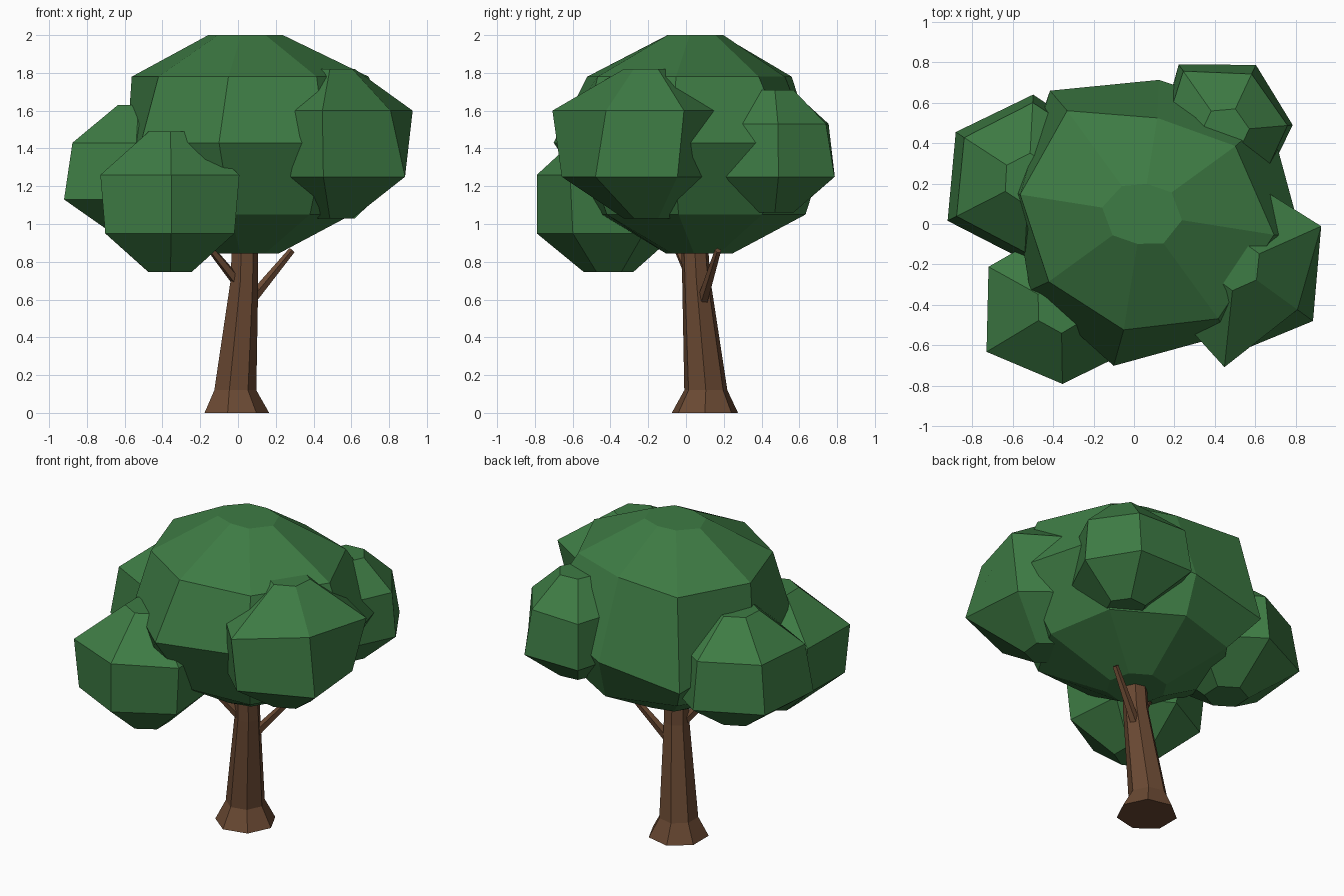
import bpy
import bmesh
from math import cos, sin, radians, tau
from mathutils import Vector

cube = bpy.data.objects.get("Cube")
if cube:
    bpy.data.objects.remove(cube)


def make_material(name, rgb):
    mat = bpy.data.materials.new(name)
    mat.use_nodes = True
    mat.diffuse_color = (*rgb, 1)
    shader = next(n for n in mat.node_tree.nodes if n.type == "BSDF_PRINCIPLED")
    shader.inputs["Base Color"].default_value = (*rgb, 1)
    shader.inputs["Roughness"].default_value = 0.9
    return mat


leaf_green = make_material("leaf_green", (0.048, 0.2, 0.058))
bark_brown = make_material("bark_brown", (0.145, 0.067, 0.033))


def finish(name, bm, mat):
    bmesh.ops.recalc_face_normals(bm, faces=bm.faces)
    mesh = bpy.data.meshes.new(name)
    bm.to_mesh(mesh)
    bm.free()
    mesh.materials.append(mat)
    obj = bpy.data.objects.new(name, mesh)
    bpy.context.collection.objects.link(obj)
    return obj


def per_side(value, sides):
    return value if isinstance(value, list) else [value] * sides


def loft(name, mat, sides, phase, rings):
    """Join stacked rings of (centre, radius) and cap both ends.
    Height and radius may be single numbers or one number per side."""
    bm = bmesh.new()
    loops = []
    for (x, y, z), radius in rings:
        loop = []
        for i, (r, h) in enumerate(zip(per_side(radius, sides), per_side(z, sides))):
            a = radians(phase) + tau * i / sides
            loop.append(bm.verts.new((x + r * cos(a), y + r * sin(a), h)))
        loops.append(loop)
    for low, high in zip(loops, loops[1:]):
        for i in range(sides):
            j = (i + 1) % sides
            bm.faces.new((low[i], low[j], high[j], high[i]))
    bm.faces.new(loops[0])
    bm.faces.new(loops[-1])
    return finish(name, bm, mat)


def leaf_clump(name, x, y, phase, heights, lower, upper, cap=0.13):
    """Six-sided faceted clump with flat top and bottom."""
    radii = [cap, lower, upper, cap]
    loft(name, leaf_green, 6, phase,
         [((x, y, z), r) for z, r in zip(heights, radii)])


def branch(name, start, end, r0, r1):
    start, end = Vector(start), Vector(end)
    axis = end - start
    bm = bmesh.new()
    bmesh.ops.create_cone(bm, cap_ends=True, segments=5,
                          radius1=r0, radius2=r1, depth=axis.length)
    bm.transform(axis.to_track_quat("Z", "Y").to_matrix().to_4x4())
    bmesh.ops.translate(bm, verts=bm.verts, vec=(start + end) / 2)
    finish(name, bm, bark_brown)


# Trunk with flared foot
loft("trunk", bark_brown, 7, 0, [
    ((-0.015, 0.10, 0), 0.18),
    ((-0.02, 0.105, 0.12), 0.117),
    ((0.03, 0.055, 0.7), 0.077),
    ((0.035, 0.04, 1.0), 0.07),
])

# Branches
branch("left_branch", (0.07, 0.09, 0.6), (0.285, 0.17, 0.86), 0.03, 0.018)
branch("right_branch", (0.0, 0.04, 0.69), (-0.17, -0.06, 0.9), 0.03, 0.018)

# Main crown, its widest ring dipping towards the back
loft("main_crown", leaf_green, 8, -9, [
    ((0.04, 0.07, 0.845), 0.18),
    ((0.04, 0.05, 1.05), [0.57, 0.6, 0.59, 0.56, 0.58, 0.58, 0.5, 0.58]),
    ((0.02, 0.06, [1.43, 1.43, 1.3, 1.22, 1.36, 1.43, 1.43, 1.43]),
     [0.82, 0.8, 0.66, 0.74, 0.62, 0.66, 0.77, 0.75]),
    ((0.04, 0.05, 1.78), [0.66, 0.57, 0.48, 0.63, 0.61, 0.57, 0.58, 0.64]),
    ((0.04, 0.05, 2.0), [0.2, 0.18, 0.15, 0.17, 0.2, 0.18, 0.15, 0.18]),
])

# Side clumps
leaf_clump("front_left_clump", 0.5, -0.2, 24, (1.03, 1.25, 1.6, 1.82),
           [0.38, 0.4, 0.4, 0.4, 0.46, 0.475],
           [0.465, 0.43, 0.42, 0.4, 0.51, 0.38])
leaf_clump("front_right_clump", -0.36, -0.41, 31, (0.745, 0.95, 1.26, 1.49),
           [0.36, 0.36, 0.38, 0.4, 0.38, 0.39],
           [0.4, 0.4, 0.41, 0.43, 0.38, 0.42])
leaf_clump("back_left_clump", 0.45, 0.46, 5, (1.06, 1.25, 1.53, 1.71),
           [0.335, 0.36, 0.4, 0.33, 0.33, 0.33],
           [0.31, 0.31, 0.36, 0.31, 0.31, 0.31], 0.12)
leaf_clump("back_right_clump", -0.52, 0.22, 27, (0.93, 1.13, 1.43, 1.63),
           [0.41, 0.42, 0.43, 0.45, 0.4, 0.4],
           [0.38, 0.38, 0.38, 0.4, 0.36, 0.36])
